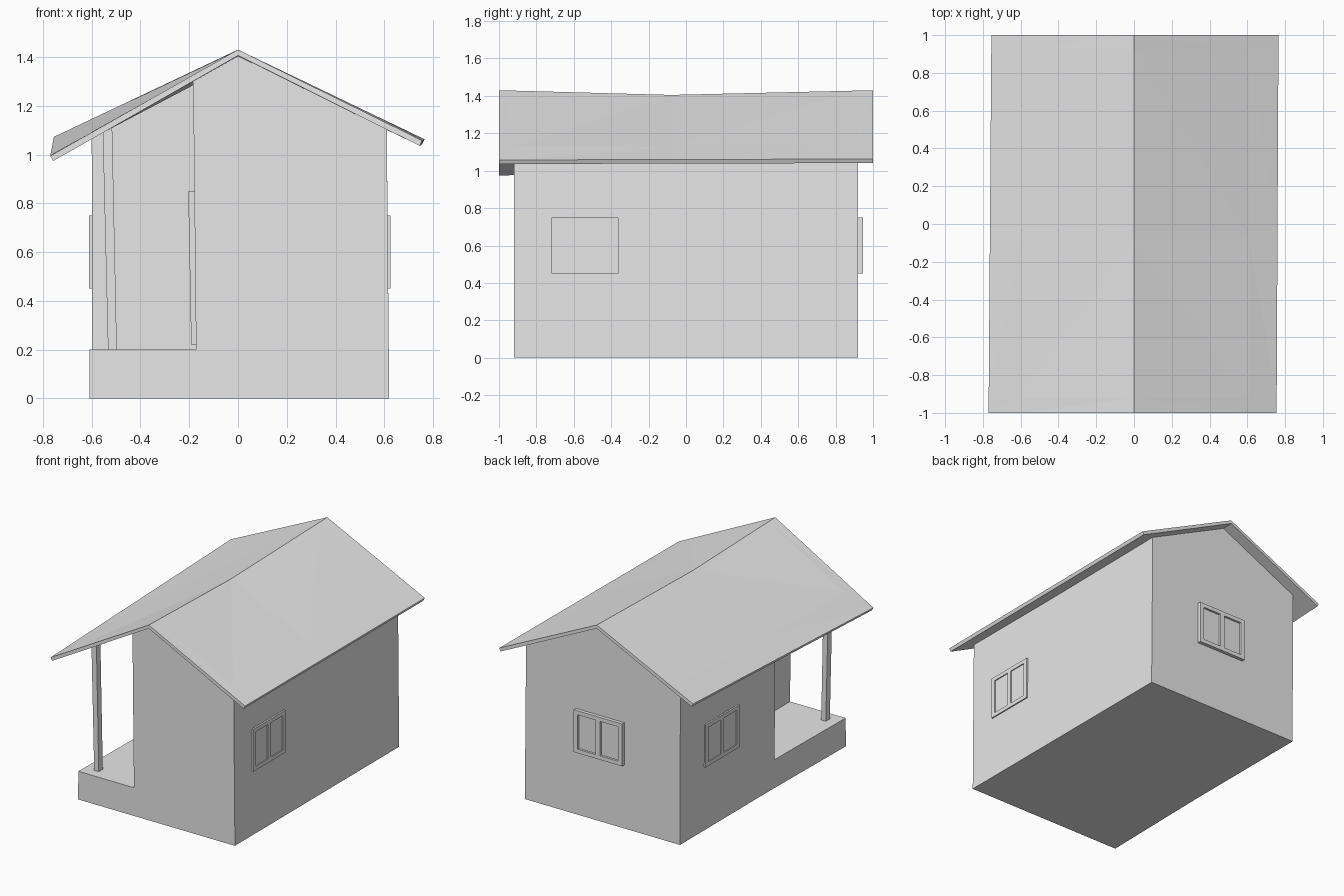
import bpy, bmesh, math
from mathutils import Vector

if "Cube" in bpy.data.objects:
    bpy.data.objects.remove(bpy.data.objects["Cube"])

grey = bpy.data.materials.new("plain grey")
grey.diffuse_color = (0.8, 0.8, 0.8, 1)
grey.use_nodes = True
grey.node_tree.nodes["Principled BSDF"].inputs["Base Color"].default_value = grey.diffuse_color


def finish(name, bm, fix_normals=True):
    if fix_normals:
        bmesh.ops.recalc_face_normals(bm, faces=bm.faces)
    mesh = bpy.data.meshes.new(name)
    bm.to_mesh(mesh)
    bm.free()
    mesh.materials.append(grey)
    ob = bpy.data.objects.new(name, mesh)
    bpy.context.collection.objects.link(ob)
    return ob


def apply_modifier(ob, mod):
    bpy.context.view_layer.objects.active = ob
    ob.select_set(True)
    bpy.ops.object.modifier_apply(modifier=mod.name)
    ob.select_set(False)


def loft(name, rings):
    """Closed solid through rings of equal point count."""
    bm = bmesh.new()
    vs = [[bm.verts.new(p) for p in r] for r in rings]
    n = len(rings[0])
    for a, b in zip(vs, vs[1:]):
        for i in range(n):
            j = (i + 1) % n
            bm.faces.new((a[i], a[j], b[j]))
            bm.faces.new((a[i], b[j], b[i]))
    bm.faces.new(vs[0])
    bm.faces.new(vs[-1])
    return finish(name, bm)


def rect(x0, x1, y0, y1, z):
    return [(x0, y0, z), (x1, y0, z), (x1, y1, z), (x0, y1, z)]


# Sagging, slightly crooked roof surface
def roof_z(x, y):
    d = y + 0.08
    ridge = 1.405 + 0.025 * (d / 1.08 if d > 0 else -d / 0.92)
    eave = 1.035 + 0.035 * y if x < 0 else 1.06 + 0.005 * y
    return ridge + (eave - ridge) * abs(x) / 0.76


rows = (-1, -0.92, -0.08, 0.92, 1)


def roof():
    bm = bmesh.new()
    grid = []
    for y in rows:
        xs = (-0.7625 + 0.0075 * y, -0.6, 0, 0.61, 0.76 + 0.005 * y)
        grid.append([bm.verts.new((x, y, roof_z(x, y))) for x in xs])
    for a, b in zip(grid, grid[1:]):
        for i in range(4):
            if i < 2:
                bm.faces.new((a[i], a[i + 1], b[i + 1]))
                bm.faces.new((a[i], b[i + 1], b[i]))
            else:
                bm.faces.new((a[i], a[i + 1], b[i]))
                bm.faces.new((a[i + 1], b[i + 1], b[i]))
    ob = finish("roof", bm, False)
    mod = ob.modifiers.new("thickness", 'SOLIDIFY')
    mod.thickness = 0.024
    mod.offset = -1
    apply_modifier(ob, mod)


roof()

# Gabled walls, with the front left corner cut away for a porch
sections = []
for y in rows[1:4]:
    left = -0.61 if y < -0.5 else -0.597
    sections.append([(left, y, 0), (0.62, y, 0),
                     (0.61, y, roof_z(0.61, y) - 0.015),
                     (0, y, roof_z(0, y) - 0.015),
                     (-0.6, y, roof_z(-0.6, y) - 0.015)])
walls = loft("walls", sections)
cutter = loft("porch_cutter", [rect(-1, -0.172, -1.2, -0.14, 0.2),
                               rect(-1, -0.187, -1.2, -0.14, 1.6)])
cutter.hide_render = True
cut = walls.modifiers.new("porch", 'BOOLEAN')
cut.operation = 'DIFFERENCE'
cut.solver = 'EXACT'
cut.object = cutter
apply_modifier(walls, cut)
bpy.data.objects.remove(cutter)

# Leaning porch post
loft("porch_post", [rect(-0.533, -0.497, -0.85, -0.805, 0.2),
                    rect(-0.555, -0.516, -0.85, -0.805, 1.11)])

# Door on the porch side wall
loft("door", [rect(-0.192, -0.165, -0.6, -0.25, 0.22),
              rect(-0.204, -0.17, -0.6, -0.25, 0.85)])


# Window: raised frame with two sunken panes
def window(name, centre, angle, width, depth, sink):
    c, s = math.cos(angle), math.sin(angle)

    def place(u, v, d):  # u along the wall, d outward
        return Vector(centre) + Vector((c * u + s * d, s * u - c * d, v))

    h = width / 2
    us = (-h, -h + 0.03, -0.017, 0.017, h - 0.03, h)
    vs = (-0.15, -0.122, 0.122, 0.15)
    bm = bmesh.new()
    g = [[bm.verts.new(place(u, v, 0)) for u in us] for v in vs]
    panes = []
    for j in range(3):
        for i in range(5):
            f = bm.faces.new((g[j][i], g[j][i + 1], g[j + 1][i + 1], g[j + 1][i]))
            if j == 1 and i in (1, 3):
                panes.append(f)
    outward = Vector((s, -c, 0))
    # sides of the frame reach back into the wall
    rim = [e for e in bm.edges if e.is_boundary]
    ext = bmesh.ops.extrude_edge_only(bm, edges=rim)["geom"]
    bmesh.ops.translate(bm, vec=-outward * depth,
                        verts=[v for v in ext if isinstance(v, bmesh.types.BMVert)])
    # panes set back
    for f in panes:
        new = bmesh.ops.extrude_discrete_faces(bm, faces=[f])["faces"][0]
        bmesh.ops.translate(bm, vec=-outward * sink, verts=new.verts)
    finish(name, bm)


window("right_window", (0.625, -0.54, 0.6), math.pi / 2, 0.36, 0.02, 0.007)
window("left_window", (-0.61, 0.46, 0.6), -math.pi / 2, 0.38, 0.02, 0.007)
window("back_window", (0.03, 0.945, 0.6), math.pi, 0.38, 0.035, 0.015)
